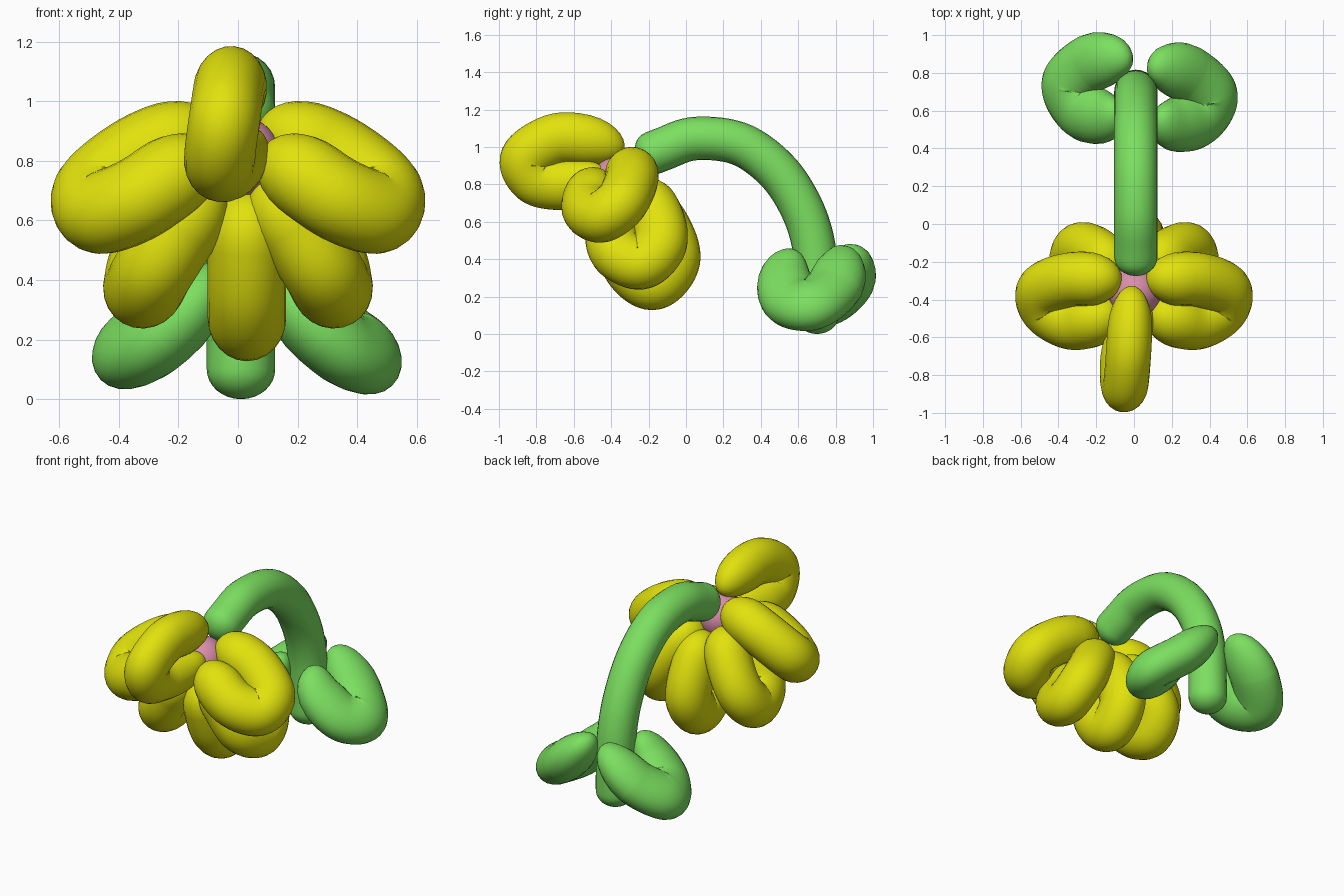
import bpy, bmesh, math
from mathutils import Vector

if "Cube" in bpy.data.objects:
    bpy.data.objects.remove(bpy.data.objects["Cube"])


def material(name, rgb):
    m = bpy.data.materials.new(name)
    m.diffuse_color = (*rgb, 1)
    m.use_nodes = True
    m.node_tree.nodes["Principled BSDF"].inputs["Base Color"].default_value = m.diffuse_color
    return m


GREEN = material("leaf green", (0.20, 0.74, 0.117))
YELLOW = material("petal yellow", (0.76, 0.76, 0.004))
PINK = material("centre pink", (0.70, 0.27, 0.41))


def finish(obj, mat):
    obj.data.materials.append(mat)
    for p in obj.data.polygons:
        p.use_smooth = True


def smooth_path(pts, steps=12):
    """Catmull-Rom curve through the points."""
    p = [Vector(q) for q in pts]
    p = [2 * p[0] - p[1]] + p + [2 * p[-1] - p[-2]]
    out = []
    for a, b, c, d in zip(p, p[1:], p[2:], p[3:]):
        for k in range(steps):
            t = k / steps
            out.append(0.5 * (2 * b + (c - a) * t + (2 * a - 5 * b + 4 * c - d) * t * t
                              + (3 * b - a - 3 * c + d) * t ** 3))
    return out + [p[-2]]


def balloon(name, pts, r_in, r_out, cap, mat, sides=24):
    """Inflated tube with rounded ends; r_in lies in the plane of the bend."""
    path = smooth_path(pts)
    mid = sum(path, Vector()) / len(path)
    normal = sum(((a - mid).cross(b - mid) for a, b in zip(path, path[1:])), Vector()).normalized()
    dist = [0.0]
    for a, b in zip(path, path[1:]):
        dist.append(dist[-1] + (b - a).length)
    total = dist[-1]

    # even samples, closer together at the rounded ends
    count = 56
    stations = [cap * (1 - math.cos(math.pi / 2 * i / 8)) for i in range(1, 9)]
    middle = [cap + (total - 2 * cap) * i / count for i in range(1, count)]
    stations = stations + middle + [total - s for s in reversed(stations)]

    def at(s):
        i = 0
        while i < len(dist) - 2 and dist[i + 1] < s:
            i += 1
        return path[i].lerp(path[i + 1], (s - dist[i]) / (dist[i + 1] - dist[i]))

    bm = bmesh.new()
    rings = []
    for s in stations:
        c = at(s)
        tan = (at(min(s + 0.02, total)) - at(max(s - 0.02, 0))).normalized()
        side = tan.cross(normal).normalized()
        up = side.cross(tan)
        e = min(s, total - s, cap) / cap
        f = math.sqrt(max(0, 1 - (1 - e) ** 2))
        rings.append([bm.verts.new(c + f * (side * r_in * math.cos(a) + up * r_out * math.sin(a)))
                      for a in (2 * math.pi * k / sides for k in range(sides))])
    for a, b in zip(rings, rings[1:]):
        for k in range(sides):
            j = (k + 1) % sides
            bm.faces.new((a[k], a[j], b[j], b[k]))
    for ring, tip in ((rings[0], path[0]), (rings[-1], path[-1])):
        v = bm.verts.new(tip)
        for k in range(sides):
            bm.faces.new((ring[k], ring[(k + 1) % sides], v))
    bmesh.ops.recalc_face_normals(bm, faces=bm.faces)
    me = bpy.data.meshes.new(name)
    bm.to_mesh(me)
    bm.free()
    obj = bpy.data.objects.new(name, me)
    bpy.context.collection.objects.link(obj)
    finish(obj, mat)


# round flower centre
bpy.ops.mesh.primitive_uv_sphere_add(segments=32, ring_count=16, radius=0.14,
                                     location=(0.005, -0.365, 0.81))
bpy.context.object.name = "flower_centre"
finish(bpy.context.object, PINK)

# arched stem
stem = [(-0.265, 0.93), (-0.12, 0.99), (0.05, 1.045), (0.29, 1.015), (0.49, 0.87),
        (0.62, 0.67), (0.685, 0.46), (0.70, 0.22), (0.70, 0.0)]
balloon("stem", [(0.01, y, z) for y, z in stem], 0.116, 0.115, 0.1, GREEN)

# top petal
balloon("top_petal", [(-0.01, -0.33, 0.985), (-0.02, -0.52, 1.035), (-0.03, -0.70, 1.04),
                      (-0.045, -0.855, 0.94), (-0.06, -0.81, 0.83), (-0.055, -0.69, 0.80),
                      (-0.01, -0.56, 0.81), (0.07, -0.43, 0.86)], 0.138, 0.12, 0.26, YELLOW)

# bottom petal
bottom = [(-0.27, 0.74), (-0.13, 0.58), (-0.07, 0.40), (-0.17, 0.275),
          (-0.29, 0.35), (-0.36, 0.53), (-0.38, 0.70)]
balloon("bottom_petal", [(0.03, y, z) for y, z in bottom], 0.147, 0.132, 0.17, YELLOW)

# mirrored pairs of side petals
upper = [(0.07, -0.31, 0.92), (0.18, -0.295, 0.88), (0.34, -0.295, 0.81), (0.475, -0.35, 0.70),
         (0.46, -0.45, 0.63), (0.34, -0.52, 0.67), (0.21, -0.505, 0.755), (0.09, -0.45, 0.84)]
lower = [(0.08, -0.27, 0.80), (0.20, -0.16, 0.63), (0.29, -0.14, 0.48), (0.315, -0.24, 0.38),
         (0.28, -0.37, 0.44), (0.19, -0.40, 0.58), (0.08, -0.40, 0.74)]
for label, s in (("right", 1), ("left", -1)):
    balloon(f"upper_petal_{label}", [(s * x, y, z) for x, y, z in upper], 0.145, 0.14, 0.2, YELLOW)
    balloon(f"lower_petal_{label}", [(s * x, y, z) for x, y, z in lower], 0.145, 0.135, 0.18, YELLOW)

# looped leaves at the foot of the stem
balloon("leaf_left", [(-0.02, 0.87, 0.46), (-0.12, 0.875, 0.37), (-0.24, 0.845, 0.26),
                      (-0.35, 0.735, 0.175), (-0.28, 0.605, 0.20), (-0.16, 0.57, 0.31),
                      (-0.08, 0.60, 0.45)], 0.155, 0.122, 0.28, GREEN)
balloon("leaf_right", [(0.09, 0.82, 0.46), (0.17, 0.825, 0.37), (0.29, 0.79, 0.25),
                       (0.41, 0.675, 0.16), (0.34, 0.56, 0.18), (0.21, 0.53, 0.30),
                       (0.13, 0.57, 0.45)], 0.155, 0.122, 0.28, GREEN)
